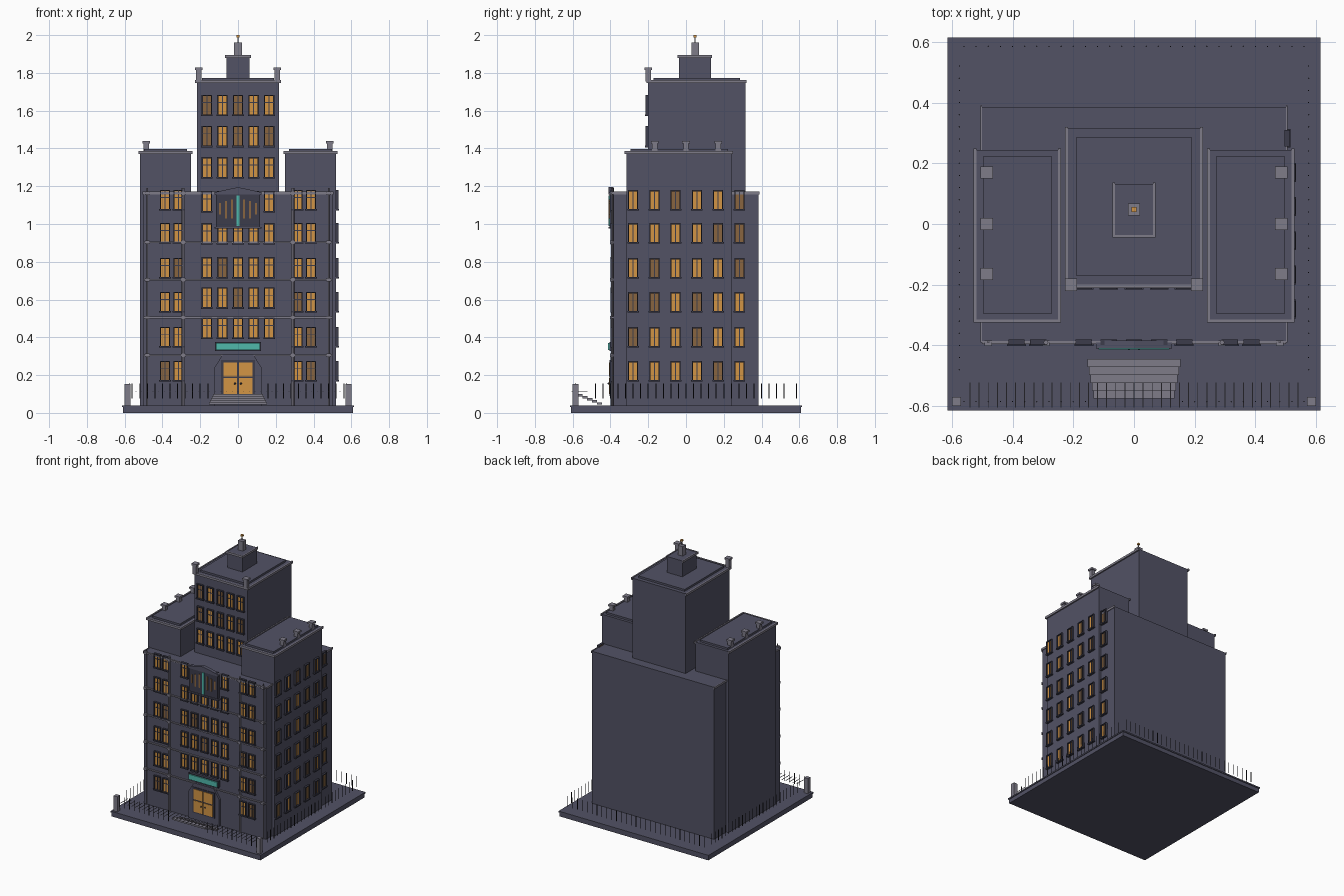
import bpy, bmesh, math
from mathutils import Matrix, Vector

if "Cube" in bpy.data.objects:
    bpy.data.objects.remove(bpy.data.objects["Cube"], do_unlink=True)


def material(name, rgb):
    m = bpy.data.materials.new(name)
    m.use_nodes = True
    m.diffuse_color = (*rgb, 1)
    m.node_tree.nodes["Principled BSDF"].inputs["Base Color"].default_value = (*rgb, 1)
    return m


WALL = material("slate wall", (0.085, 0.085, 0.13))
TRIM = material("grey trim", (0.21, 0.2, 0.25))
DARK = material("dark frame", (0.045, 0.045, 0.07))
IRON = material("black iron", (0.015, 0.015, 0.02))
LIT = material("lit glass", (0.65, 0.3, 0.06))
DIM = material("dim glass", (0.25, 0.13, 0.05))
TEAL = material("teal sign", (0.08, 0.48, 0.41))


class Part:
    """Collects boxes and prisms, then becomes one object."""

    def __init__(self, name, mat):
        self.name, self.mat, self.bm = name, mat, bmesh.new()

    def box(self, x0, x1, y0, y1, z0, z1):
        size = Matrix.Diagonal((abs(x1 - x0), abs(y1 - y0), abs(z1 - z0), 1))
        mid = Matrix.Translation(((x0 + x1) / 2, (y0 + y1) / 2, (z0 + z1) / 2))
        bmesh.ops.create_cube(self.bm, size=1, matrix=mid @ size)
        return self

    def post(self, x, y, z0, z1, r, sides=8, top=None):
        bmesh.ops.create_cone(self.bm, cap_ends=True, segments=sides, radius1=r,
                              radius2=r if top is None else top, depth=z1 - z0,
                              matrix=Matrix.Translation((x, y, (z0 + z1) / 2)))
        return self

    def ball(self, x, y, z, r):
        bmesh.ops.create_icosphere(self.bm, subdivisions=1, radius=r,
                                   matrix=Matrix.Translation((x, y, z)))
        return self

    def plate(self, outline, y0, y1):
        """Extrude an x-z outline from y0 to y1."""
        face = self.bm.faces.new([self.bm.verts.new((x, y0, z)) for x, z in outline])
        out = bmesh.ops.extrude_face_region(self.bm, geom=[face])["geom"]
        verts = [v for v in out if isinstance(v, bmesh.types.BMVert)]
        bmesh.ops.translate(self.bm, verts=verts, vec=(0, y1 - y0, 0))
        return self

    def done(self):
        bmesh.ops.recalc_face_normals(self.bm, faces=self.bm.faces)
        mesh = bpy.data.meshes.new(self.name)
        self.bm.to_mesh(mesh)
        self.bm.free()
        mesh.materials.append(self.mat)
        obj = bpy.data.objects.new(self.name, mesh)
        bpy.context.collection.objects.link(obj)
        return obj


# Ground slab with a thin lip
Part("ground_slab", WALL).box(-.61, .61, -.61, .61, 0, .03).box(-.615, .615, -.615, .615, .03, .04).done()

# Building masses, each with a raised roof slab and a cornice open at the back
cornices = Part("cornices", TRIM)


def mass(name, x0, x1, y0, y1, z0, z1, slab=0.02, lip=0.01):
    p = Part(name, WALL).box(x0, x1, y0, y1, z0, z1)
    if slab:
        p.box(x0 + slab, x1 - slab, y0 + slab, y1 - slab, z1, z1 + .014)
    p.done()
    cornices.box(x0 - lip, x1 + lip, y0 - lip, y0, z1 - .012, z1 + .004)
    for a, b in ((x0 - lip, x0), (x1, x1 + lip)):
        cornices.box(a, b, y0, y1 + .005, z1 - .012, z1 + .004)


mass("main_block", -.5, .5, -.385, .385, .04, 1.167, slab=0, lip=.006)
mass("right_wing", -.518, -.25, -.315, .243, .04, 1.382)
mass("left_wing", .25, .518, -.315, .243, .04, 1.382)
mass("tower", -.218, .218, -.2, .315, 1.1, 1.758, slab=.028)
mass("penthouse", -.062, .062, -.037, .132, 1.75, 1.89, slab=0, lip=.008)
cornices.done()

# Rooftop chimneys, corner posts and mast
caps = Part("chimneys", TRIM)
for s in (-1, 1):
    for x, y, z in ((.485, .17, 1.38), (.485, 0, 1.38), (.485, -.165, 1.38), (.208, -.2, 1.755)):
        h = .045 if z < 1.5 else .06
        caps.box(s * x - .014, s * x + .014, y - .014, y + .014, z, z + h)
        caps.box(s * x - .02, s * x + .02, y - .02, y + .02, z + h, z + h + .014)
caps.box(-.02, .02, .028, .068, 1.89, 1.96).done()
Part("mast", TRIM).post(0, .048, 1.96, 1.99, .003, 6).done()
Part("mast_light", LIT).box(-.008, .008, .04, .056, 1.988, 2).done()

# Windows: frame bars, sill and panes, on the front or on the left side
frames = Part("window_frames", DARK)
glass = {"l": Part("lit_panes", LIT), "d": Part("dim_panes", DIM)}


def window(side, wall, u, z, kind, w=.042, h=.1):
    def put(p, u0, u1, z0, z1, d):
        if side:
            p.box(wall - .004, wall + d, u0, u1, z0, z1)
        else:
            p.box(u0, u1, wall + .004, wall - d, z0, z1)
    a, b, t = u - w / 2, u + w / 2, .006
    put(frames, a - t, a, z, z + h, .014)
    put(frames, b, b + t, z, z + h, .014)
    put(frames, a - t, b + t, z + h, z + h + t, .014)
    put(frames, a - t - .004, b + t + .004, z - t * 1.5, z, .016)
    put(frames, u - .003, u + .003, z, z + h, .008)
    if not side:
        put(frames, a, b, z + h * .62, z + h * .66, .008)
    put(glass[kind], a, b, z, z + h, .005)


columns = (-.165, -.083, 0, .083, .165)
for wall, rows in ((-.2, ((1.58, "dldll"), (1.415, "dldld"), (1.25, "lllll"))),
                   (-.385, ((1.07, "ldldl"), (.9, "lllll"), (.72, "ldlll"),
                            (.56, "lldll"), (.4, "lllll")))):
    for z, kinds in rows:
        for x, k in zip(columns, kinds):
            window(False, wall, x, z, k, h=.098)
levels = (1.08, .905, .72, .54, .355, .175)
for z, kinds in zip(levels, ("llll", "llll", "ldll", "lldl", "llld", "dlld")):
    for x, k in zip((-.387, -.315, .315, .387), kinds):
        window(False, -.385, x, z, k, h=.095)
for z, kinds in zip(levels, ("lldlld", "lllldd", "ldllld", "ddldll", "dlldll", "lllldl")):
    for i, k in enumerate(kinds):
        window(True, .518 if i < 5 else .5, -.28 + i * .1125, z, k, h=.093)
frames.done()
for p in glass.values():
    p.done()

# Facade bands, slender columns and joint knobs
bands = Part("facade_bands", TRIM)
for z in (.305, .505, .705, .903, 1.163):
    bands.box(-.5, .5, -.395, -.384, z - .004, z + .004)
    for x in (-.48, -.29, .29, .48):
        bands.box(x - .012, x + .012, -.402, -.384, z - .009, z + .009)
for s in (-1, 1):
    bands.post(s * .29, -.39, .04, 1.19, .008)
    bands.post(s * .48, -.388, .04, 1.19, .004)
bands.done()

# Great window with pediment above the entrance
Part("great_window_panel", DARK).box(-.117, .117, -.405, -.384, .985, 1.155).done()
Part("great_window_pediment", WALL).plate(
    ((-.125, 1.155), (.125, 1.155), (.125, 1.168), (0, 1.195), (-.125, 1.168)), -.384, -.41).done()
Part("great_window_sill", WALL).box(-.125, .125, -.41, -.384, .975, .985).done()
bars = Part("great_window_bars", DIM)
for s in (-1, 1):
    for x, z in ((.032, 1.03), (.064, 1.03), (.096, 1.05)):
        bars.box(s * x - .005, s * x + .005, -.409, -.404, z, 1.14 - x * .3)
bars.done()
Part("great_window_stripe", TEAL).box(-.009, .009, -.41, -.404, .99, 1.15).done()

# Entrance: chamfered surround, double door, sign
Part("door_surround", WALL).plate(
    ((-.125, .04), (-.125, .24), (-.08, .31), (.08, .31), (.125, .24), (.125, .04)), -.384, -.4).done()
Part("door_frame", DARK).box(-.09, .09, -.404, -.384, .09, .28).done()
door = Part("door_glass", LIT)
for s in (-1, 1):
    door.box(s * .004, s * .078, -.408, -.403, .1, .184)
    door.box(s * .004, s * .078, -.408, -.403, .193, .268)
door.done()
knobs = Part("door_knobs", DARK)
for s in (-1, 1):
    knobs.ball(s * .016, -.41, .155, .006)
knobs.done()
Part("entrance_sign", TEAL).box(-.117, .117, -.414, -.405, .332, .37).done()
Part("sign_backing", DARK).box(-.122, .122, -.406, -.384, .327, .375).done()

# Entrance steps
steps = Part("entrance_steps", TRIM)
for i in range(5):
    y, half = -.575 + i * .026, .133 + i * .005
    steps.box(-half, half, y, y + .027, .088 - i * .011, .1 - i * .011)
steps.done()

# Railings and gate posts
rail = Part("railings", IRON)
for i in range(29):
    t = -.56 + i * .04
    rail.post(t, .585, .075, .155, .0025, 4)
    if abs(t) > .15:
        rail.post(t, -.585, .075, .155, .0025, 4)
    if -.52 < t < .54:
        for s in (-1, 1):
            rail.post(s * .575, t, .075, .155, .0025, 4)
rail.done()
spikes = Part("front_rail_bars", TRIM)
for i in range(37):
    x = -.54 + i * .03
    spikes.box(x - .0015, x + .0015, -.605, -.522, .113, .116)
spikes.done()
gate = Part("gate_posts", TRIM)
for s in (-1, 1):
    gate.box(s * .57, s * .6, -.6, -.57, .04, .152)
gate.done()
